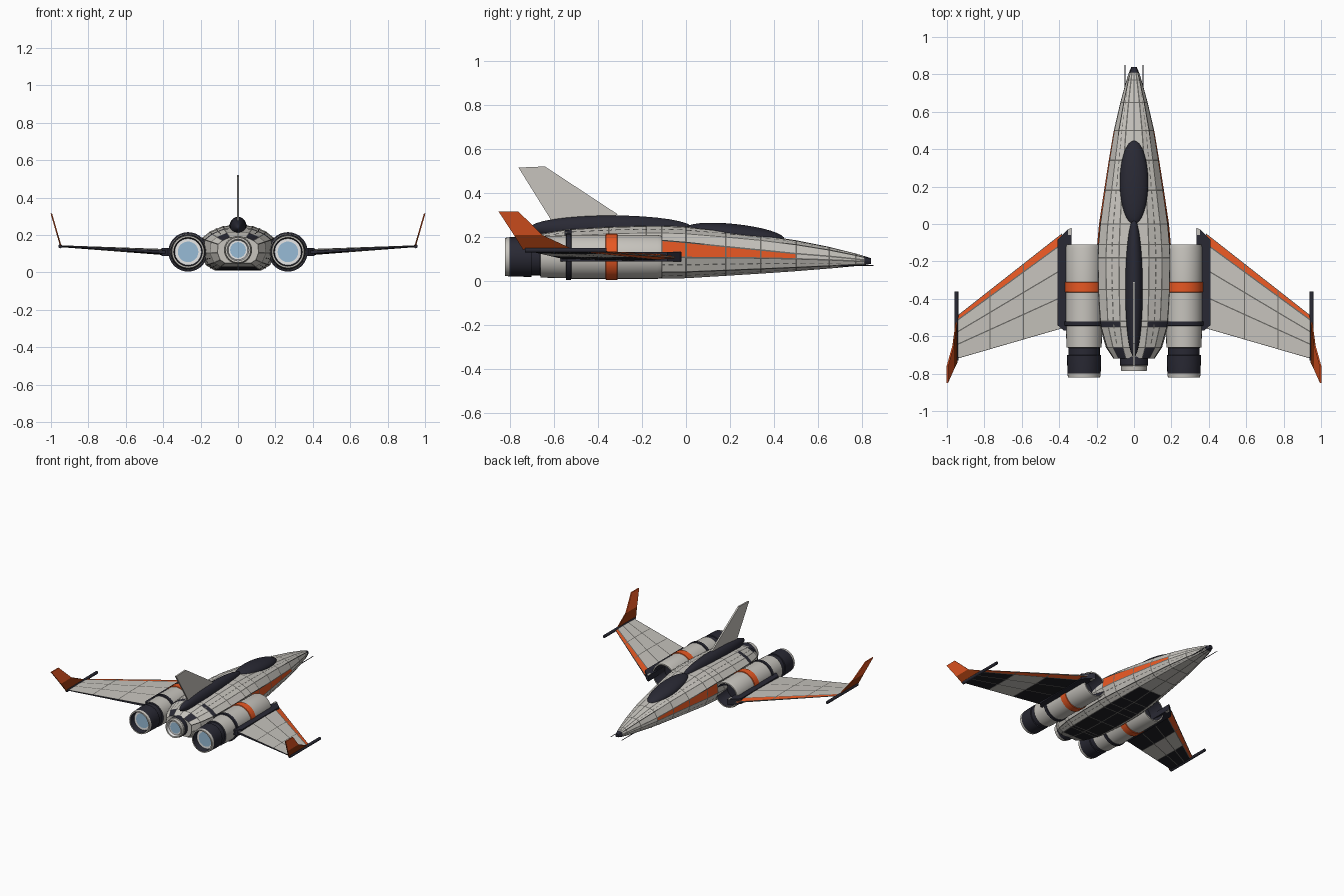
import bpy, bmesh, math
from mathutils import Vector

cube = bpy.data.objects.get("Cube")
if cube:
    bpy.data.objects.remove(cube)


def material(name, r, g, b):
    m = bpy.data.materials.new(name)
    m.use_nodes = True
    m.diffuse_color = (r, g, b, 1)
    m.node_tree.nodes["Principled BSDF"].inputs["Base Color"].default_value = (r, g, b, 1)
    return m


MATS = [
    material("hull_grey", .57, .55, .51),
    material("dark_navy", .022, .022, .034),
    material("orange_paint", .83, .10, .017),
    material("seam_grey", .15, .146, .135),
    material("rust_paint", .26, .034, .004),
    material("glow_blue", .31, .50, .67),
    material("white_ring", .85, .85, .85),
    material("belly_black", .014, .014, .018),
]
GREY, NAVY, ORANGE, SEAM, RUST, BLUE, WHITE, BLACK = range(len(MATS))


def build(name, verts, faces, idx, smooth=0, closed=True, seam=0):
    """Make an object; idx is one colour or one per face, seam insets panel lines."""
    me = bpy.data.meshes.new(name)
    me.from_pydata([tuple(v) for v in verts], [], faces)
    for m in MATS:
        me.materials.append(m)
    for i, p in enumerate(me.polygons):
        p.material_index = idx if isinstance(idx, int) else idx[i]
    if closed:
        bm = bmesh.new()
        bm.from_mesh(me)
        bmesh.ops.recalc_face_normals(bm, faces=bm.faces)
        if seam:
            panels = [f for f in bm.faces if f.material_index != NAVY and len(f.verts) == 4]
            rims = bmesh.ops.inset_individual(bm, faces=panels, thickness=seam,
                                              use_even_offset=True)
            for f in rims["faces"]:
                f.material_index = SEAM
        bm.to_mesh(me)
        bm.free()
    ob = bpy.data.objects.new(name, me)
    bpy.context.collection.objects.link(ob)
    if smooth:
        bpy.ops.object.select_all(action='DESELECT')
        ob.select_set(True)
        bpy.context.view_layer.objects.active = ob
        bpy.ops.object.shade_smooth_by_angle(angle=math.radians(smooth))
    return ob


def loft(rings):
    """Quads joining closed rings in order, then two end caps."""
    n = len(rings[0])
    verts = [v for r in rings for v in r]
    faces = [(a * n + k, a * n + (k + 1) % n, (a + 1) * n + (k + 1) % n, (a + 1) * n + k)
             for a in range(len(rings) - 1) for k in range(n)]
    caps = [tuple(range(n)), tuple(range(len(verts) - n, len(verts)))]
    return verts, faces, caps


def lathe(name, x, z, profile, sides=32):
    """Profile entries are radius, y and the colour of the band that follows."""
    rings = [[(x + r * math.cos(k * math.tau / sides), y, z + r * math.sin(k * math.tau / sides))
              for k in range(sides)] for r, y, c in profile]
    verts, faces, caps = loft(rings)
    idx = [c for r, y, c in profile[:-1] for k in range(sides)]
    return build(name, verts, faces + caps, idx + [profile[0][2], profile[-1][2]], 35)


def prism(name, outline, offset, idx):
    """Solid between an outline and its copy moved by offset."""
    o = Vector(offset)
    verts, faces, caps = loft([[Vector(p) - o for p in outline], [Vector(p) + o for p in outline]])
    return build(name, verts, faces + caps, idx)


# Fuselage: y, half width, bottom and top at each panel frame
STATIONS = [(-.72, .11, .05, .19), (-.66, .15, .03, .215), (-.55, .183, .016, .235),
            (-.52, .187, .015, .238), (-.35, .198, .01, .248), (-.18, .2, .01, .253),
            (-.11, .197, .011, .253), (0, .187, .013, .248), (.18, .16, .024, .229),
            (.34, .135, .034, .21), (.5, .108, .045, .185), (.65, .073, .057, .155),
            (.77, .04, .068, .125), (.81, .027, .073, .113), (.84, .014, .079, .103)]


def section(y, w, lo, hi):
    upper = .72 - .15 * min(1, max(0, (y + .11) / .61))
    half = [(0, 0), (.62, 0), (.86, .12), (1, .4), (.96, upper), (.75, .86), (.4, .98), (0, 1)]
    full = half + [(-u, v) for u, v in half[-2:0:-1]]
    return [Vector((u * w, y, lo + v * (hi - lo))) for u, v in full]


hull_verts, hull_faces, hull_caps = loft([section(*s) for s in STATIONS])
colours = []
for s in STATIONS[:-1]:
    for k in range(14):
        facet = min(k, 13 - k)
        c = GREY
        if facet == 3 and -.12 < s[0] < .45:
            c = ORANGE
        elif facet == 0 and -.7 < s[0] < .15:
            c = BLACK
        elif s[0] > .8 or (s[0] == -.55 and facet in (4, 5)) or (s[0] < -.7 and facet == 5):
            c = NAVY
        colours.append(c)
build("fuselage", hull_verts, hull_faces + hull_caps, colours + [GREY, NAVY], 20, seam=.0036)


# Rows of fastener dashes on the hull facets
def hull_point(y, k, t):
    for a, b in zip(STATIONS, STATIONS[1:]):
        if a[0] <= y <= b[0]:
            f = (y - a[0]) / (b[0] - a[0])
            ring = section(*[p + (q - p) * f for p, q in zip(a, b)])
            p = ring[k].lerp(ring[(k + 1) % 14], t)
            axis = Vector((0, y, .13))
            return p + (p - axis).normalized() * .003


dash_verts, dash_faces = [], []
for k in (1, 2, 5, 8, 11, 12):
    for step in range(34):
        y = -.64 + step * .04
        n = len(dash_verts)
        dash_verts += [hull_point(y, k, .46), hull_point(y + .024, k, .46),
                       hull_point(y + .024, k, .56), hull_point(y, k, .56)]
        dash_faces.append((n, n + 1, n + 2, n + 3))
build("fastener_dashes", dash_verts, dash_faces, SEAM, closed=False)


# Canopy and dorsal spine
def blob(name, y, z, size, tilt):
    bpy.ops.mesh.primitive_uv_sphere_add(segments=32, ring_count=16, location=(0, y, z))
    ob = bpy.context.object
    ob.name = name
    ob.scale = size
    ob.rotation_euler.x = math.radians(tilt)
    ob.data.materials.append(MATS[NAVY])
    bpy.ops.object.shade_smooth_by_angle(angle=math.radians(40))


blob("canopy", .22, .214, (.076, .228, .045), -6)
blob("dorsal_spine", -.34, .24, (.047, .37, .058), 0)

# Tail fin
prism("tail_fin", [(0, -.31, .303), (0, -.36, .27), (0, -.61, .27), (0, -.62, .29),
                   (0, -.76, .515), (0, -.64, .52)], (.006, 0, 0), GREY)

# Central exhaust
lathe("centre_exhaust", 0, .12, [
    (.06, -.62, NAVY), (.075, -.7, NAVY), (.075, -.755, GREY), (.07, -.76, GREY),
    (.068, -.785, GREY), (.058, -.785, WHITE), (.052, -.765, WHITE), (.042, -.765, BLUE),
    (.002, -.765, BLUE)])

ENGINE = [
    (.002, -.22, NAVY), (.07, -.22, NAVY), (.086, -.11, GREY), (.095, -.11, GREY),
    (.1, -.13, GREY), (.1, -.31, ORANGE), (.105, -.312, ORANGE), (.105, -.363, ORANGE),
    (.1, -.365, GREY), (.1, -.52, NAVY), (.1055, -.522, NAVY), (.1055, -.543, NAVY),
    (.097, -.545, GREY), (.094, -.66, NAVY), (.084, -.662, NAVY), (.084, -.7, NAVY),
    (.091, -.702, NAVY), (.089, -.8, GREY), (.086, -.82, GREY), (.077, -.82, NAVY),
    (.071, -.78, WHITE), (.055, -.78, BLUE), (.002, -.78, BLUE)]

SPAN = [.385, .59, .77, .945]
CHORD = [(0, .25), (.11, .8), (.38, 1), (.67, .85), (1, .5)]


def wing_ring(x):
    f = (x - .41) / .535
    lead, trail = -.07 - .42 * f, -.565 - .155 * f
    mid, half = .11 + .03 * f, .016 - .011 * f
    row = [(lead + (trail - lead) * c, half * h) for c, h in CHORD]
    return [(x, y, mid + h) for y, h in row] + [(x, y, mid - h) for y, h in row[::-1]]


for side, s in (("left", 1), ("right", -1)):
    def flip(points):
        return [(s * x, y, z) for x, y, z in points]

    lathe(side + "_engine", s * .267, .11, ENGINE)

    # Wing: orange leading edge, dark trailing edge, banded underside
    verts, faces, caps = loft([flip(wing_ring(x)) for x in SPAN])
    idx = []
    for bay in range(3):
        under = GREY if bay == 1 else BLACK
        idx += [ORANGE] + [GREY] * 3 + [NAVY] + [under] * 3 + [ORANGE, ORANGE]
    build(side + "_wing", verts, faces + caps, idx + [NAVY, NAVY], seam=.0032)

    # Wing root fairing
    prism(side + "_wing_root", flip([(.335, -.02, .11), (.355, -.03, .11), (.41, -.085, .11),
                                     (.41, -.54, .11), (.375, -.57, .11), (.335, -.57, .11)]),
          (0, 0, .021), NAVY)
    prism(side + "_root_cap", flip([(.337, -.022, .11), (.352, -.03, .11), (.352, -.06, .11),
                                    (.337, -.06, .11)]), (0, 0, .024), GREY)

    # Wing tip rod and swept winglet
    lathe(side + "_tip_rod", s * .95, .14, [(.011, -.36, NAVY), (.011, -.73, NAVY)], 12)
    t = .004
    rows = [(.948, -.51, -.74, .143), (.967, -.65, -.78, .208), (.998, -.76, -.85, .315)]
    rings = [flip([(x - t, a, z), (x + t, a, z), (x + t, b, z), (x - t, b, z)])
             for x, a, b, z in rows]
    verts, faces, caps = loft(rings)
    build(side + "_winglet", verts, faces + caps, [RUST] * 4 + [ORANGE] * 4 + [RUST, ORANGE])

    # Nose probe
    lathe(side + "_nose_probe", s * .048, .07, [(.003, .68, NAVY), (.002, .85, NAVY)], 8)
